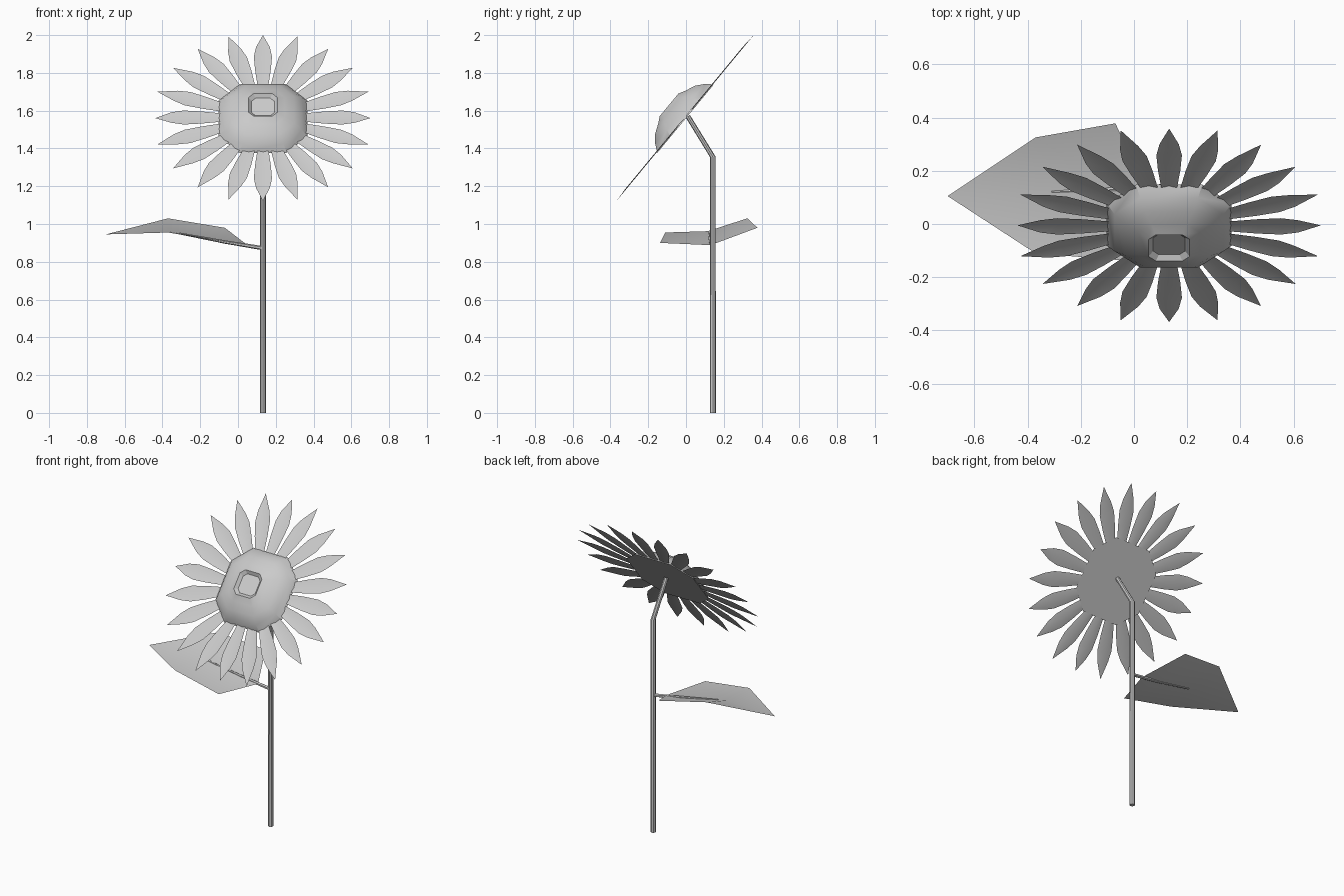
import bpy, math
from mathutils import Matrix, Vector

if "Cube" in bpy.data.objects:
    bpy.data.objects.remove(bpy.data.objects["Cube"])

# Flower head frame: local z points out of the face
HEAD = Matrix.Translation((0.132, -0.002, 1.558)) @ Matrix.Rotation(math.radians(50.4), 4, 'X')


def make(name, verts, faces, matrix=None):
    me = bpy.data.meshes.new(name)
    me.from_pydata(verts, [], faces)
    if matrix:
        me.transform(matrix)
    ob = bpy.data.objects.new(name, me)
    bpy.context.collection.objects.link(ob)
    bpy.ops.object.select_all(action='DESELECT')
    ob.select_set(True)
    bpy.context.view_layer.objects.active = ob
    bpy.ops.object.shade_smooth_by_angle(angle=math.radians(30))
    return ob


def loft(name, rings, matrix=None):
    """Skin equal-sized rings and cap both ends."""
    n = len(rings[0])
    verts = [v for r in rings for v in r]
    faces = [(k * n + i, k * n + (i + 1) % n, (k + 1) * n + (i + 1) % n, (k + 1) * n + i)
             for k in range(len(rings) - 1) for i in range(n)]
    faces += [tuple(reversed(range(n))), tuple(range(len(verts) - n, len(verts)))]
    return make(name, verts, faces, matrix)


def tube(name, points, radii, sides=8):
    pts = [Vector(p) for p in points]
    rings = []
    for i, p in enumerate(pts):
        d = (pts[min(i + 1, len(pts) - 1)] - pts[max(i - 1, 0)]).normalized()
        if i == 0 and d.z > 0.7:
            d = Vector((0, 0, 1))
        q = Vector((0, 0, 1)).rotation_difference(d)
        rings.append([p + q @ Vector((radii[i] * math.cos(a), radii[i] * math.sin(a), 0))
                      for a in (2 * math.pi * k / sides for k in range(sides))])
    return loft(name, rings)


# Stem with bent neck
tube("stem", [(0.132, 0.142, 0), (0.132, 0.142, 1.355), (0.132, 0.01, 1.57)], [0.016, 0.015, 0.013])

# Seed disc: chamfered-square dome with a shallow sloped pit in the centre
profile = [(0.235, 0, 0.53), (0.205, 0.04, 0.53), (0.165, 0.073, 0.55), (0.115, 0.094, 0.58),
           (0.077, 0.114, 0.65), (0.06, 0.097, 0.65)]
rings = []
for r, h, k in profile:
    f = r * k
    rings.append([(r, -f, h), (r, f, h), (f, r, h), (-f, r, h),
                  (-r, f, h), (-r, -f, h), (-f, -r, h), (f, -r, h)])
loft("seed_disc", rings, HEAD)

# Twenty thin petals with a slight crease
verts, faces = [], []
for i in range(20):
    a = 2 * math.pi * i / 20
    tip = 0.57 if i % 5 == 0 else 0.588
    rot = Matrix.Rotation(a, 3, 'Z')
    b = len(verts)
    for r, w in ((0.222, 0.029), (0.33, 0.042), (0.42, 0.048), (0.485, 0.036)):
        for s in (-1, 0, 1):
            verts.append(rot @ Vector((r, s * w, 0.004 + 0.005 * abs(s))))
    verts.append(rot @ Vector((tip, 0, 0.004)))
    for k in range(3):
        for s in (0, 1):
            j = b + 3 * k + s
            faces.append((j, j + 3, j + 4, j + 1))
    faces += [(b + 9, b + 12, b + 10), (b + 10, b + 12, b + 11)]
make("petals", verts, faces, HEAD)

# Leaf stalk
tube("leaf_stalk", [(0.132, 0.142, 0.872), (-0.07, 0.13, 0.905), (-0.31, 0.12, 0.95)],
     [0.011, 0.009, 0.005], 6)

# Leaf blade: base, two cross rows and the tip
leaf = [(0.05, 0.13, 0.888),
        (-0.04, -0.137, 0.9), (-0.07, 0.14, 0.905), (-0.07, 0.378, 0.98),
        (-0.37, -0.11, 0.955), (-0.37, 0.115, 0.962), (-0.37, 0.325, 1.03),
        (-0.70, 0.105, 0.945)]
make("leaf", leaf, [(0, 2, 1), (0, 3, 2), (1, 2, 5, 4), (2, 3, 6, 5), (4, 5, 7), (5, 6, 7)])
